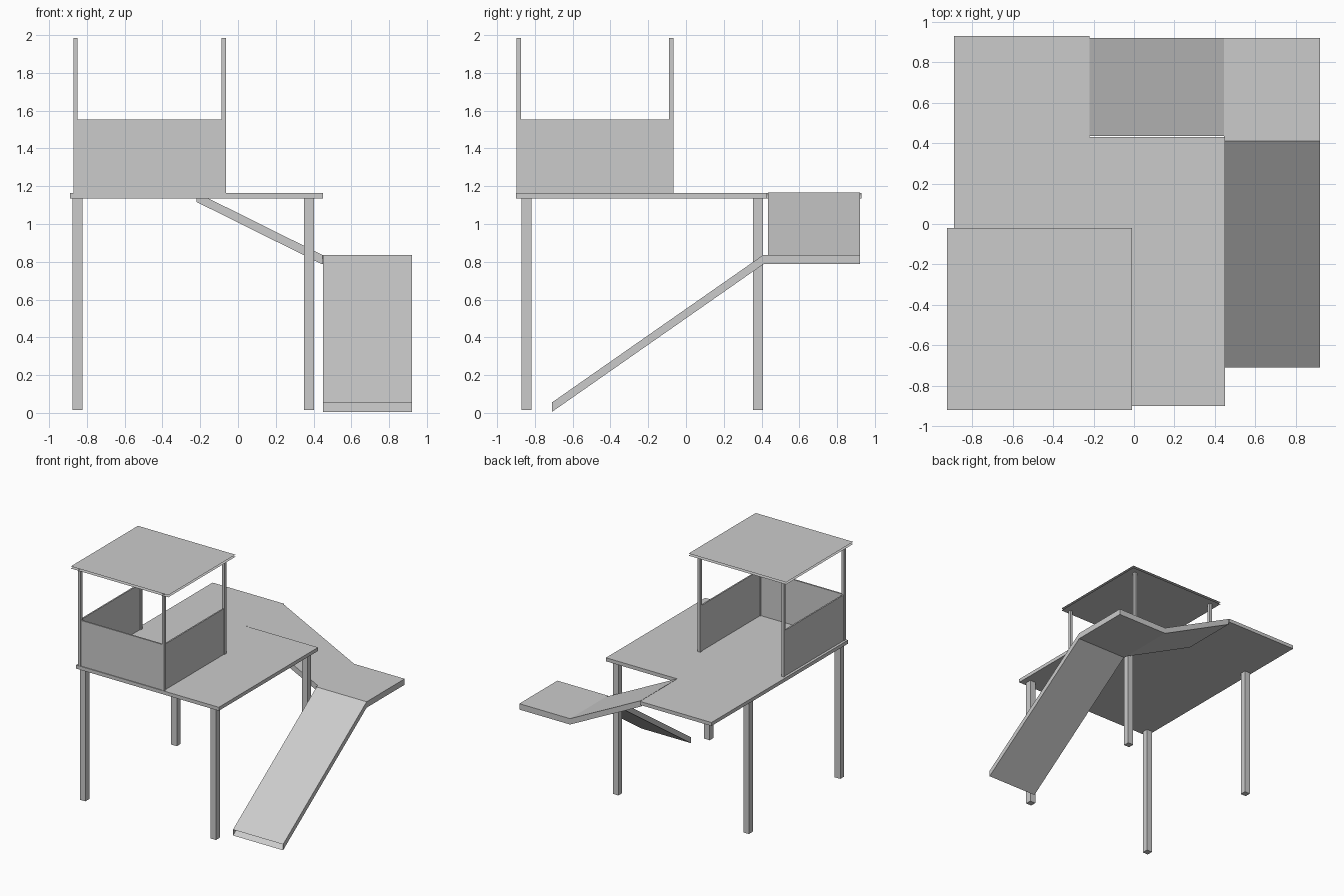
import bpy

if "Cube" in bpy.data.objects:
    bpy.data.objects.remove(bpy.data.objects["Cube"])

grey = bpy.data.materials.new("plain grey")
grey.diffuse_color = (0.6, 0.6, 0.6, 1)
grey.use_nodes = True
grey.node_tree.nodes["Principled BSDF"].inputs["Base Color"].default_value = grey.diffuse_color


def mesh(name, verts, faces):
    me = bpy.data.meshes.new(name)
    me.from_pydata(verts, [], faces)
    me.materials.append(grey)
    ob = bpy.data.objects.new(name, me)
    bpy.context.collection.objects.link(ob)
    return ob


def prism(name, outline, offset, skip=()):
    """Extrude an outline by an offset; skip lists open side edges."""
    n = len(outline)
    top = [tuple(a + b for a, b in zip(p, offset)) for p in outline]
    faces = [tuple(range(n))[::-1], tuple(range(n, 2 * n))]
    faces += [(i, (i + 1) % n, (i + 1) % n + n, i + n)
              for i in range(n) if i not in skip]
    return mesh(name, list(outline) + top, faces)


def box(name, x0, x1, y0, y1, z0, z1):
    return prism(name, [(x0, y0, z0), (x1, y0, z0), (x1, y1, z0), (x0, y1, z0)],
                 (0, 0, z1 - z0))


# Deck with a notch at the back right for the ramp
prism("deck", [(x, y, 1.135) for x, y in
               ((-.89, -.90), (.45, -.90), (.45, .43), (-.22, .43),
                (-.22, .93), (-.89, .93))], (0, 0, .03))

# Ground legs and roof posts
for side, lx, px in (("left", -.875, -.872), ("right", .35, -.087)):
    for end, ly, py in (("front", -.87, -.897), ("back", .355, -.09)):
        box(f"{end}_{side}_leg", lx, lx + .052, ly, ly + .052, .015, 1.135)
        box(f"{end}_{side}_post", px, px + .023, py, py + .024, 1.165, 1.985)

# Low walls, open towards the back
box("front_wall", -.862, -.07, -.893, -.88, 1.165, 1.552)
box("left_wall", -.868, -.856, -.89, -.07, 1.165, 1.552)
box("right_wall", -.082, -.07, -.89, -.07, 1.165, 1.552)

# Roof: two thin sheets with open edges
for name, z, order in (("roof_top", 2.0, (0, 1, 2, 3)),
                       ("roof_underside", 1.982, (3, 2, 1, 0))):
    mesh(name, [(-.925, -.92, z), (-.01, -.92, z), (-.01, -.02, z), (-.925, -.02, z)],
         [order])

# Upper ramp, landing and lower ramp (open at its foot)
prism("upper_ramp", [(-.22, .435, 1.117), (.445, .435, .787),
                     (.445, .92, .787), (-.22, .92, 1.117)], (0, 0, .05), skip=(1,))
box("landing", .445, .92, .41, .92, .787, .837)
prism("lower_ramp", [(.45, -.71, .005), (.92, -.71, .005),
                     (.92, .41, .787), (.45, .41, .787)], (0, 0, .05), skip=(0, 2))
